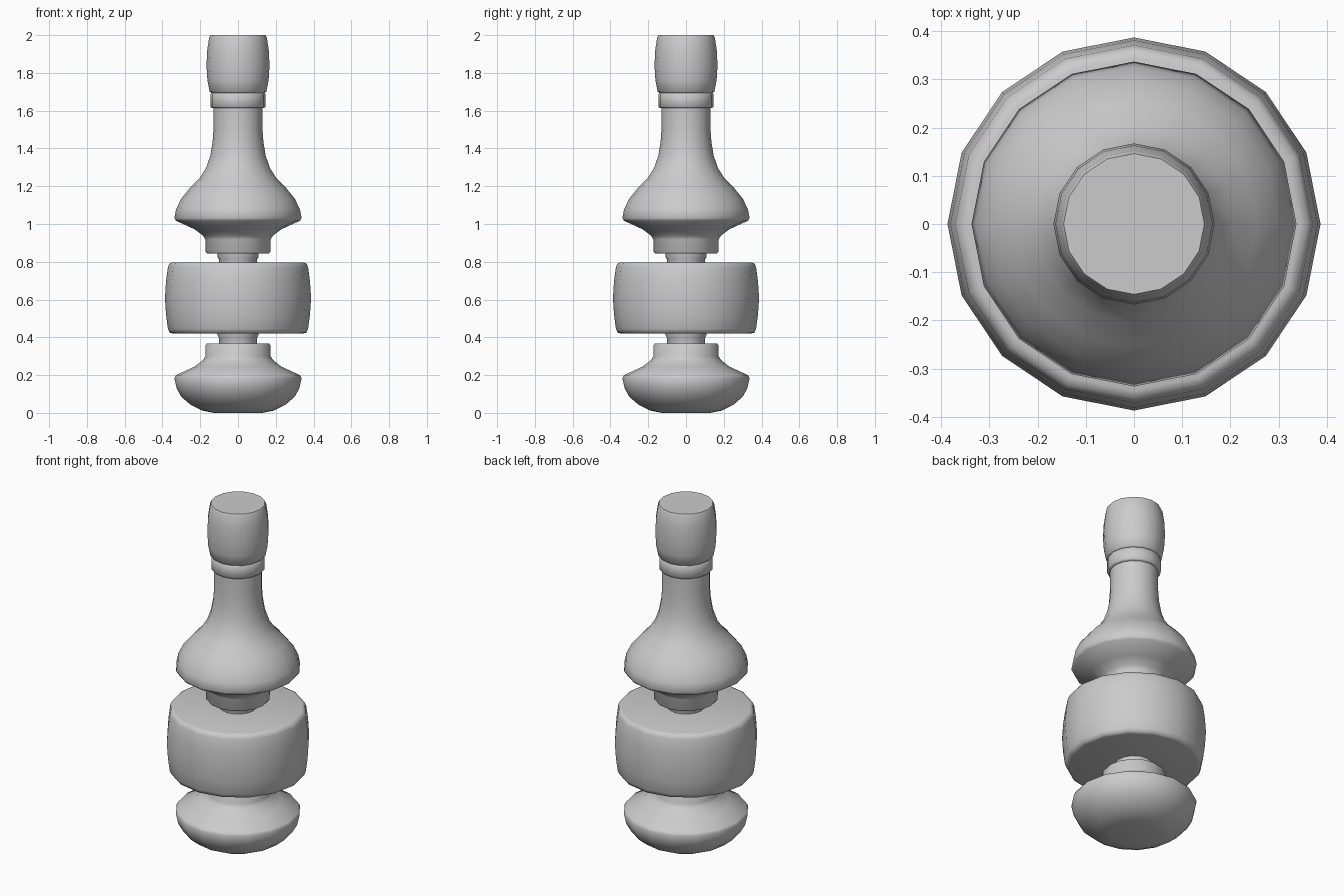
import bpy, math

SIDES = 16

cube = bpy.data.objects.get("Cube")
if cube:
    bpy.data.objects.remove(cube)

grey = bpy.data.materials.new("plain_grey")
grey.use_nodes = True
colour = (0.6, 0.6, 0.6, 1)
grey.diffuse_color = colour
grey.node_tree.nodes["Principled BSDF"].inputs["Base Color"].default_value = colour


def lathe(name, profile):
    """Turn a (radius, height) profile around z, with capped ends."""
    verts, faces = [], []
    for r, z in profile:
        for i in range(SIDES):
            a = 2 * math.pi * i / SIDES
            verts.append((r * math.cos(a), r * math.sin(a), z))
    for k in range(len(profile) - 1):
        for i in range(SIDES):
            j = (i + 1) % SIDES
            a, b = k * SIDES, (k + 1) * SIDES
            faces.append((a + i, a + j, b + j, b + i))
    faces.append(tuple(reversed(range(SIDES))))
    top = (len(profile) - 1) * SIDES
    faces.append(tuple(range(top, top + SIDES)))
    mesh = bpy.data.meshes.new(name)
    mesh.from_pydata(verts, [], faces)
    mesh.materials.append(grey)
    obj = bpy.data.objects.new(name, mesh)
    bpy.context.collection.objects.link(obj)
    bpy.ops.object.select_all(action="DESELECT")
    obj.select_set(True)
    bpy.context.view_layer.objects.active = obj
    bpy.ops.object.shade_smooth_by_angle(angle=math.radians(50))
    return obj


# Rounded foot with a stepped collar
lathe("foot_knob", [(.13, 0), (.19, .012), (.25, .042), (.3, .085), (.325, .13),
                    (.337, .185), (.328, .2), (.23, .245), (.185, .28),
                    (.173, .3), (.173, .357), (.165, .367)])

# Thin spindle linking the foot, drum and bell
lathe("lower_neck", [(.1, .35), (.1, .395), (.108, .41), (.108, .43)])
lathe("upper_neck", [(.1, .78), (.1, .81), (.108, .825), (.108, .86)])

# Bulging central drum with rounded rims
half = [(.345, .42), (.362, .425), (.371, .445), (.381, .52)]
lathe("drum", half + [(.387, .608)] + [(r, 1.217 - z) for r, z in reversed(half)])

# Flared bell that tapers into the stem
lathe("bell_and_stem", [(.165, .845), (.173, .855), (.173, .918), (.185, .938),
                        (.23, .972), (.328, 1.017), (.337, 1.032), (.327, 1.08),
                        (.3, 1.135), (.255, 1.19), (.205, 1.24), (.17, 1.295),
                        (.147, 1.36), (.135, 1.43), (.13, 1.5), (.13, 1.63)])

# Ring under the tip
lathe("collar", [(.138, 1.614), (.145, 1.621), (.145, 1.688), (.138, 1.695)])

# Barrel-shaped tip
lathe("tip", [(.14, 1.692), (.15, 1.7), (.162, 1.76), (.167, 1.84),
              (.163, 1.92), (.153, 1.985), (.146, 2)])
